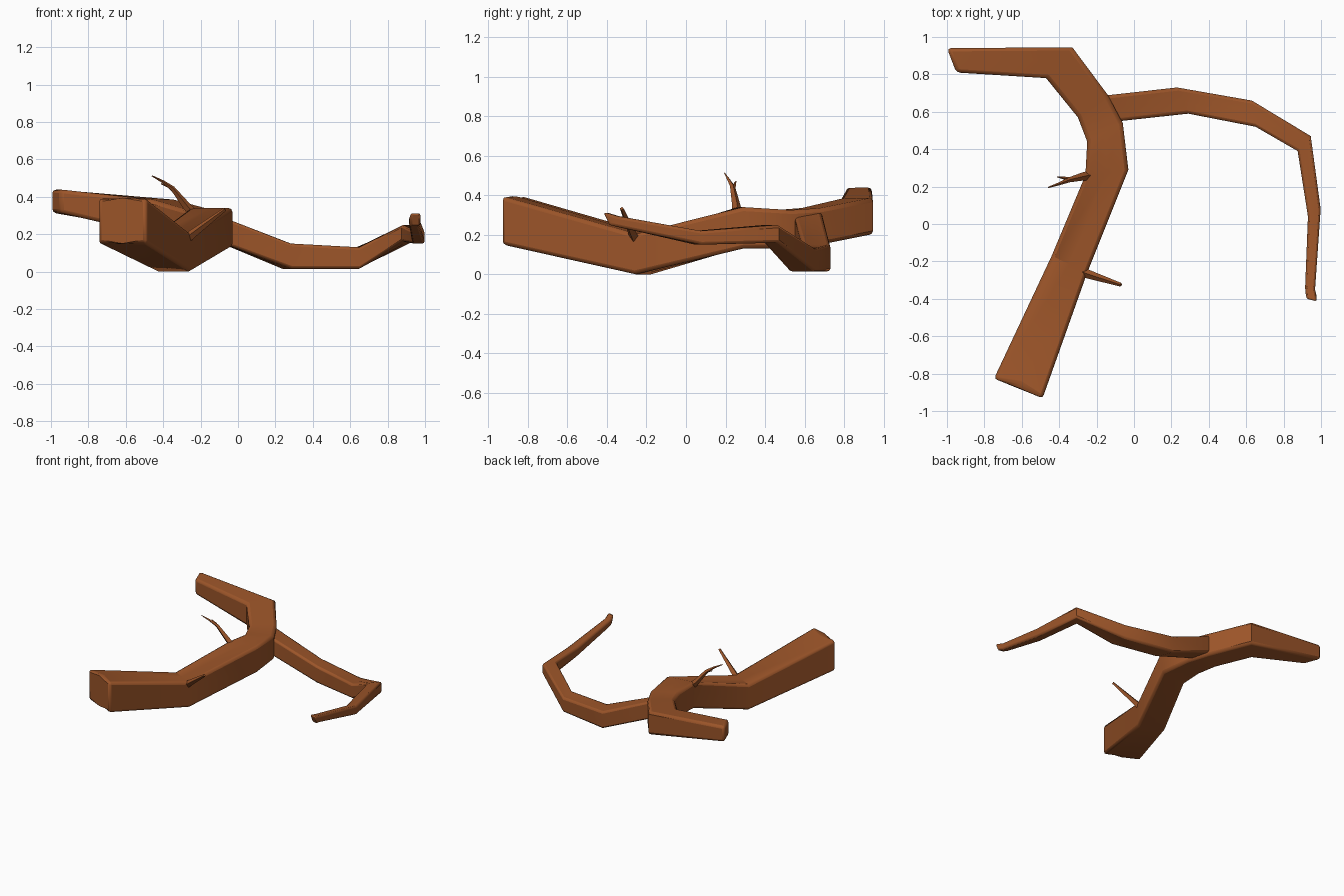
import bpy, bmesh
from math import radians
from mathutils import Vector

if "Cube" in bpy.data.objects:
    bpy.data.objects.remove(bpy.data.objects["Cube"])

mat = bpy.data.materials.new("bark")
mat.diffuse_color = (0.33, 0.09, 0.022, 1)
mat.use_nodes = True
mat.node_tree.nodes["Principled BSDF"].inputs["Base Color"].default_value = mat.diffuse_color


def skin(name, rings, bevel=0.0):
    """Bridge equal-sized rings of points into a capped solid."""
    bm = bmesh.new()
    loops = [[bm.verts.new(p) for p in r] for r in rings]
    n = len(loops[0])
    for a, b in zip(loops, loops[1:]):
        for i in range(n):
            j = (i + 1) % n
            bm.faces.new((a[i], a[j], b[j], b[i]))
    bm.faces.new(loops[0])
    bm.faces.new(loops[-1])
    bmesh.ops.recalc_face_normals(bm, faces=bm.faces)
    me = bpy.data.meshes.new(name)
    bm.to_mesh(me)
    bm.free()
    ob = bpy.data.objects.new(name, me)
    bpy.context.collection.objects.link(ob)
    me.materials.append(mat)
    bpy.ops.object.select_all(action='DESELECT')
    ob.select_set(True)
    bpy.context.view_layer.objects.active = ob
    if bevel:
        mod = ob.modifiers.new("soft_edges", 'BEVEL')
        mod.width = bevel
        mod.segments = 2
        mod.limit_method = 'ANGLE'
        mod.angle_limit = radians(55)
    bpy.ops.object.shade_smooth_by_angle(angle=radians(30))
    return ob


def section(left, right, bottom, top, notch=(0, 0), slant=0.0):
    """Box section; notch shifts the middle, slant moves the underside in y."""
    mid = ((left[0] + right[0]) / 2 + notch[0], (left[1] + right[1]) / 2 + notch[1])
    upper = [Vector((x, y, top)) for x, y in (left, mid, right)]
    lower = [Vector((x, y + slant, bottom)) for x, y in (right, mid, left)]
    return upper + lower


def twig(name, path):
    """Thin four-sided tapering twig from (point, radius) pairs."""
    pts = [Vector(p) for p, _ in path]
    rings = []
    for i, (p, (_, r)) in enumerate(zip(pts, path)):
        d = (pts[min(i + 1, len(pts) - 1)] - pts[max(i - 1, 0)]).normalized()
        u = d.cross(Vector((0, 0, 1))).normalized()
        v = d.cross(u)
        rings.append([p + u * r, p + v * r, p - u * r, p - v * r])
    return skin(name, rings)


# main limb, from the broken butt to the blunt upper end
skin("main_limb", [
    section((-0.75, -0.83), (-0.49, -0.935), 0.15, 0.395, notch=(0.01, 0.025)),
    section((-0.44, -0.17), (-0.25, -0.26), 0.0, 0.205),
    section((-0.26, 0.26), (-0.03, 0.29), 0.13, 0.34),
    section((-0.25, 0.44), (-0.06, 0.54), 0.13, 0.325),
    section((-0.30, 0.57), (-0.14, 0.69), 0.15, 0.335),
    section((-0.47, 0.78), (-0.33, 0.945), 0.20, 0.385),
    section((-0.95, 0.81), (-1.0, 0.94), 0.315, 0.44),
], 0.02)

# curved side branch
skin("side_branch", [
    section((-0.17, 0.685), (-0.17, 0.54), 0.185, 0.325),
    section((0.23, 0.73), (0.29, 0.59), 0.015, 0.15),
    section((0.63, 0.66), (0.65, 0.52), 0.015, 0.13),
    section((0.945, 0.47), (0.875, 0.39), 0.16, 0.25),
    section((0.998, 0.08), (0.93, 0.04), 0.15, 0.22),
    section((0.968, -0.35), (0.915, -0.34), 0.24, 0.295),
    section((0.98, -0.42), (0.92, -0.405), 0.25, 0.315, slant=0.03),
], 0.014)

# twigs
twig("forked_twig", [((-0.22, 0.26, 0.29), 0.028), ((-0.27, 0.255, 0.345), 0.022),
                     ((-0.35, 0.235, 0.445), 0.013), ((-0.40, 0.215, 0.48), 0.008),
                     ((-0.46, 0.195, 0.512), 0.003)])
twig("twig_fork", [((-0.335, 0.238, 0.425), 0.011), ((-0.37, 0.245, 0.455), 0.008),
                   ((-0.41, 0.252, 0.47), 0.003)])
twig("lower_twig", [((-0.29, -0.25, 0.165), 0.028), ((-0.24, -0.27, 0.205), 0.023),
                    ((-0.07, -0.325, 0.333), 0.010)])
